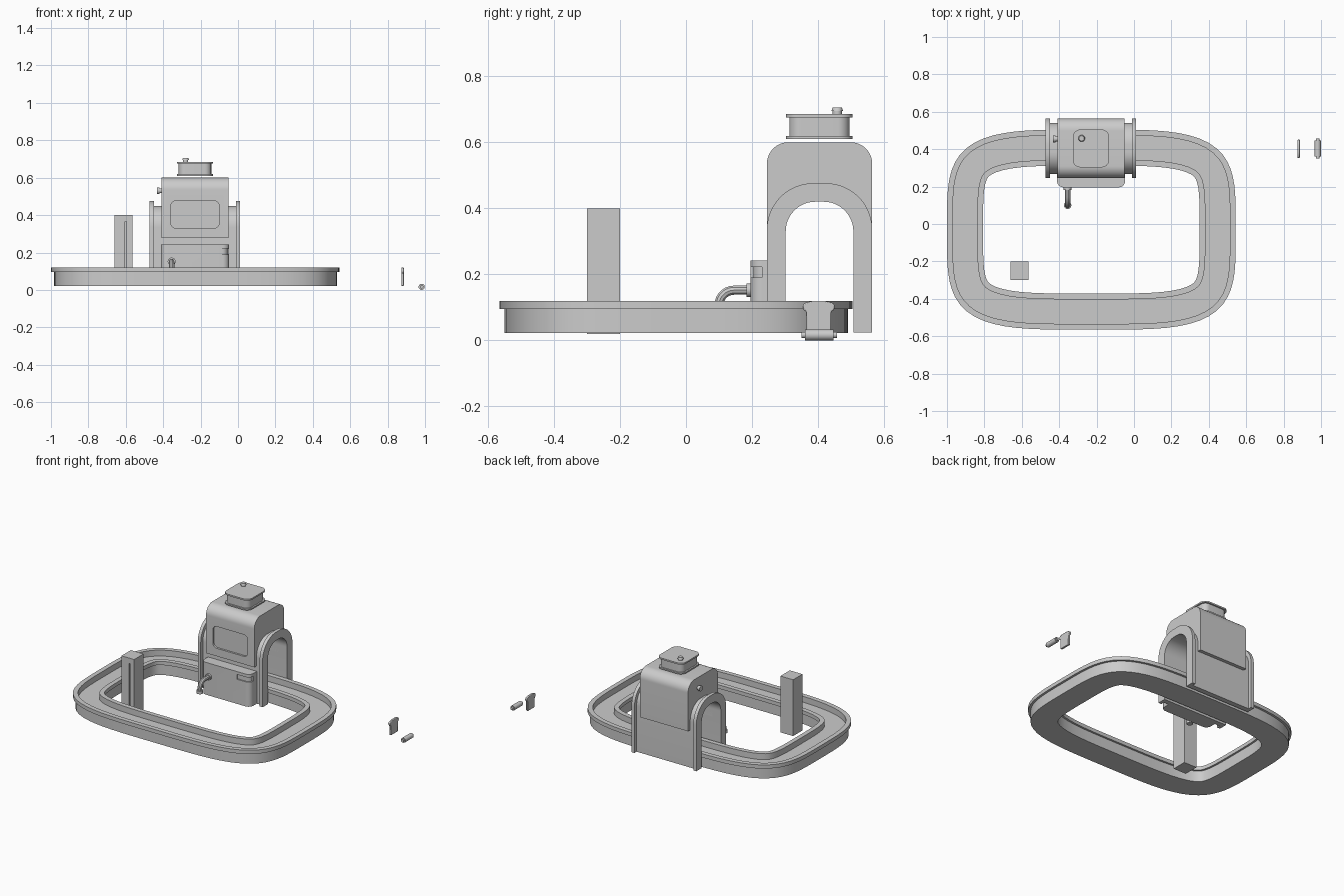
import bpy, bmesh, math
from mathutils import Vector, Matrix

if "Cube" in bpy.data.objects:
    bpy.data.objects.remove(bpy.data.objects["Cube"])


def finish(name, bm):
    bmesh.ops.recalc_face_normals(bm, faces=bm.faces)
    me = bpy.data.meshes.new(name)
    bm.to_mesh(me)
    bm.free()
    ob = bpy.data.objects.new(name, me)
    bpy.context.collection.objects.link(ob)
    return ob


def extrude(name, pts, a, b, axis):
    """Extrude a 2D outline from a to b along axis (x: yz, y: xz, z: xy)."""
    place = {'x': lambda u, v: (a, u, v), 'y': lambda u, v: (u, a, v),
             'z': lambda u, v: (u, v, a)}[axis]
    bm = bmesh.new()
    f = bm.faces.new([bm.verts.new(place(*p)) for p in pts])
    r = bmesh.ops.extrude_face_region(bm, geom=[f])
    step = Vector([(b - a) * (axis == k) for k in 'xyz'])
    bmesh.ops.translate(bm, verts=[v for v in r['geom'] if isinstance(v, bmesh.types.BMVert)], vec=step)
    return finish(name, bm)


def rounded(u0, u1, v0, v1, radii, n=8):
    """Rounded rectangle; radii in order: bottom right, top right, top left, bottom left."""
    pts = []
    for k, (cu, cv, su, sv) in enumerate([(u1, v0, -1, 1), (u1, v1, -1, -1), (u0, v1, 1, -1), (u0, v0, 1, 1)]):
        r = radii[k]
        if r == 0:
            pts.append((cu, cv))
            continue
        for i in range(n + 1):
            t = math.radians(-90 + 90 * k + 90 * i / n)
            pts.append((cu + su * r + r * math.cos(t), cv + sv * r + r * math.sin(t)))
    return pts


def arch(y0, y1, top, r, bottom):
    """U-shaped outline around the tunnel opening."""
    outer = rounded(y0, y1, bottom, top, (0, r, r, 0), 12)
    inner = rounded(0.302, 0.507, bottom, 0.42, (0, 0.09, 0.09, 0), 12)
    # both start bottom right and end bottom left
    return outer + inner[::-1]


def cylinder(name, center, r, length, axis='z', r2=None, seg=24):
    bm = bmesh.new()
    rot = {'z': Matrix(), 'x': Matrix.Rotation(math.pi / 2, 4, 'Y'), 'y': Matrix.Rotation(math.pi / 2, 4, 'X')}[axis]
    bmesh.ops.create_cone(bm, cap_ends=True, segments=seg, radius1=r, radius2=r if r2 is None else r2,
                          depth=length, matrix=Matrix.Translation(center) @ rot)
    return finish(name, bm)


def cut(ob, cutter):
    m = ob.modifiers.new('cut', 'BOOLEAN')
    m.operation, m.object, m.solver = 'DIFFERENCE', cutter, 'EXACT'
    bpy.context.view_layer.objects.active = ob
    bpy.ops.object.modifier_apply(modifier=m.name)
    bpy.data.objects.remove(cutter)


# Track: channel profile (inward offset, z) swept round a superellipse
profile = [(0, .12), (0, .095), (.015, .095), (.015, .022), (.18, .022), (.18, .095), (.193, .095), (.193, .12),
           (.162, .12), (.162, .08), (.031, .08), (.031, .12)]
bm = bmesh.new()
N, A, B = 96, 0.772, 0.535
rings = []
for i in range(N):
    t = 2 * math.pi * (i + 0.5) / N
    c, s = math.cos(t), math.sin(t)
    k = (c ** 4 + s ** 4) ** -0.25
    x, y = A * c * k, B * s * k
    n = Vector((x ** 3 / A ** 4, y ** 3 / B ** 4)).normalized()
    rings.append([bm.verts.new((x - n.x * d - 0.228, y - n.y * d - 0.03, z)) for d, z in profile])
for i in range(N):
    a, b = rings[i], rings[(i + 1) % N]
    for j in range(len(profile)):
        k = (j + 1) % len(profile)
        bm.faces.new((a[j], b[j], b[k], a[k]))
finish('track_channel', bm)

# Tunnel with a flange on each end
extrude('tunnel', arch(0.268, 0.541, 0.45, 0.115, 0.024), -0.455, -0.005, 'x')
for side, x in (('left', -0.472), ('right', -0.01)):
    extrude('tunnel_flange_' + side, arch(0.245, 0.564, 0.476, 0.14, 0.024), x, x + 0.022, 'x')

# Upper body with recessed front window
body = extrude('upper_body', arch(0.245, 0.564, 0.60, 0.065, 0.277), -0.41, -0.05, 'x')
cut(body, extrude('window_cutter', rounded(-0.36, -0.10, 0.33, 0.477, (.03,) * 4), 0.2, 0.258, 'y'))

# Lower front box with wrapped corner slot
box = extrude('front_box', rounded(-0.412, -0.047, 0.196, 0.28, (.035, 0, 0, .035)), 0.024, 0.242, 'z')
cut(box, extrude('slot_cutter', rounded(-0.145, 0.0, 0.19, 0.222, (0,) * 4), 0.15, 0.23, 'y'))
extrude('slot_filler', rounded(-0.145, -0.055, 0.204, 0.24, (.03, 0, 0, 0)), 0.185, 0.225, 'z')

# Spout
cv = bpy.data.curves.new('spout', 'CURVE')
cv.dimensions, cv.bevel_depth, cv.bevel_resolution, cv.use_fill_caps = '3D', 0.0145, 3, True
path = [(0.205, 0.152), (0.145, 0.152)]
path += [(0.145 - 0.045 * math.sin(a), 0.107 + 0.045 * math.cos(a))
         for a in [math.pi / 2 * i / 7 for i in range(1, 8)]] + [(0.1, 0.085)]
sp = cv.splines.new('POLY')
sp.points.add(len(path) - 1)
for p, (y, z) in zip(sp.points, path):
    p.co = (-0.355, y, z, 1)
spout = bpy.data.objects.new('spout', cv)
bpy.context.collection.objects.link(spout)
bpy.context.view_layer.objects.active = spout
spout.select_set(True)
bpy.ops.object.convert(target='MESH')
cylinder('spout_collar', (-0.355, 0.192, 0.152), 0.021, 0.018, 'y')
cylinder('spout_tip', (-0.355, 0.1, 0.088), 0.02, 0.02)

# Top hopper: thin flange, wall, thin flange, floating just above the body
for name, inset, z0, z1 in (('hopper_base', 0, .61, .619), ('hopper_wall', .01, .619, .675),
                            ('hopper_lid', 0, .675, .685)):
    extrude(name, rounded(-0.327 + inset, -0.133 - inset, 0.303 + inset, 0.505 - inset, (.04 - inset / 2,) * 4),
            z0, z1, 'z')
cylinder('lid_knob', (-0.28, 0.458, 0.69), 0.014, 0.014)
cylinder('lid_knob_cap', (-0.28, 0.458, 0.7), 0.018, 0.012, r2=0.014)

# Side knob on the body
cylinder('side_knob_stem', (-0.415, 0.455, 0.53), 0.013, 0.014, 'x')
cylinder('side_knob', (-0.426, 0.455, 0.53), 0.018, 0.012, 'x')

# Post with a narrow groove in its front
post = extrude('post', rounded(-0.66, -0.565, -0.30, -0.20, (0,) * 4), 0.02, 0.40, 'z')
cut(post, extrude('groove_cutter', rounded(-0.604, -0.596, 0.05, 0.365, (0,) * 4), -0.32, -0.275, 'y'))

# Bread slice: narrow body with two wider top lobes
half = [(.037, .022), (.038, .088), (.046, .092), (.049, .1), (.047, .109), (.038, .115), (.02, .119)]
outline = [(0.402 + y, z) for y, z in half] + [(0.402 - y, z) for y, z in reversed(half)]
slice_ob = extrude('bread_slice', outline, 0.873, 0.887, 'x')
bev = slice_ob.modifiers.new('bevel', 'BEVEL')
bev.width, bev.segments = 0.003, 2

# Roller with two end pegs
cylinder('roller', (0.982, 0.404, 0.0165), 0.0165, 0.086, 'y')
cylinder('roller_pegs', (0.982, 0.404, 0.0165), 0.0095, 0.108, 'y')

# Smooth the curved surfaces, keep sharp edges
for ob in bpy.context.scene.objects:
    ob.select_set(True)
bpy.context.view_layer.objects.active = body
bpy.ops.object.shade_smooth_by_angle(angle=math.radians(32))
